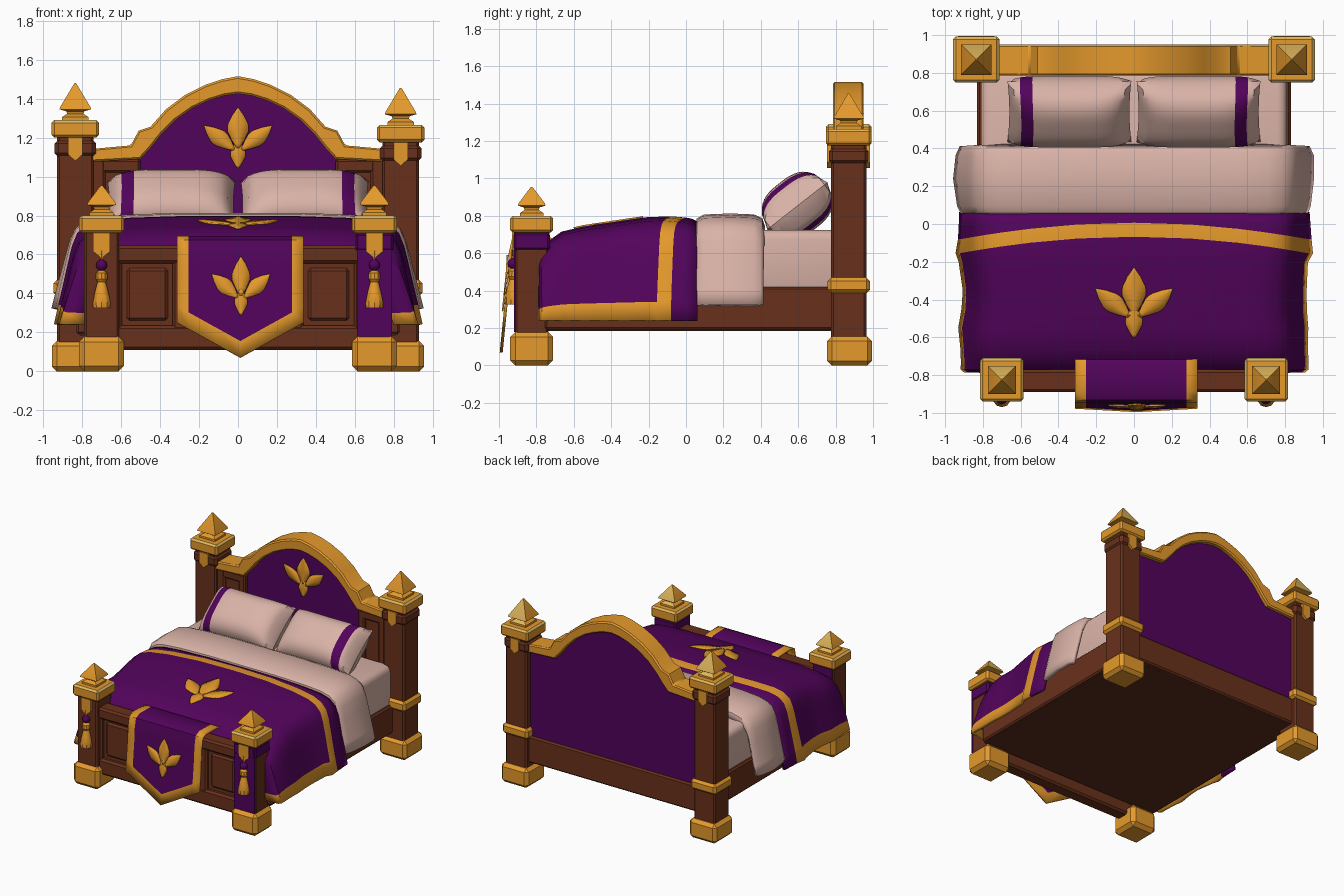
import bpy, bmesh, math
from mathutils import Vector, Matrix

if "Cube" in bpy.data.objects:
    bpy.data.objects.remove(bpy.data.objects["Cube"])


def material(name, rgb):
    m = bpy.data.materials.new(name)
    m.diffuse_color = (*rgb, 1)
    m.use_nodes = True
    m.node_tree.nodes["Principled BSDF"].inputs["Base Color"].default_value = m.diffuse_color
    return m


GOLD = material("gold", (0.78, 0.32, 0.025))
PALE = material("pale gold", (0.74, 0.47, 0.11))
WOOD = material("brown wood", (0.14, 0.03, 0.011))
DARK = material("dark underside", (0.105, 0.026, 0.011))
PURPLE = material("purple cloth", (0.085, 0.001, 0.105))
CREAM = material("cream linen", (0.70, 0.45, 0.39))


def make(name, verts, faces, mats, rule=None, thick=0):
    """Mesh object; rule(face index) picks the material slot."""
    me = bpy.data.meshes.new(name)
    me.from_pydata([tuple(v) for v in verts], [], faces)
    for m in mats:
        me.materials.append(m)
    if rule:
        for p in me.polygons:
            p.material_index = rule(p.index)
    bm = bmesh.new()
    bm.from_mesh(me)
    bmesh.ops.remove_doubles(bm, verts=bm.verts, dist=1e-5)
    bmesh.ops.recalc_face_normals(bm, faces=bm.faces)
    bm.to_mesh(me)
    bm.free()
    ob = bpy.data.objects.new(name, me)
    bpy.context.collection.objects.link(ob)
    if thick:
        s = ob.modifiers.new("thickness", 'SOLIDIFY')
        s.thickness, s.offset = thick, 0
    return ob


def paint(ob, mat, test):
    """Second colour on the faces whose normal passes the test."""
    ob.data.materials.append(mat)
    for p in ob.data.polygons:
        if test(p.normal):
            p.material_index = 1


def box(name, x, y, z, mat, bevel=0.012, seg=1):
    bm = bmesh.new()
    bmesh.ops.create_cube(bm, size=1)
    for v in bm.verts:
        v.co = [a[0] + (c + 0.5) * (a[1] - a[0]) for a, c in zip((x, y, z), v.co)]
    if bevel:
        bmesh.ops.bevel(bm, geom=bm.edges[:], offset=bevel, segments=seg, affect='EDGES', profile=0.5)
    me = bpy.data.meshes.new(name)
    bm.to_mesh(me)
    bm.free()
    me.materials.append(mat)
    ob = bpy.data.objects.new(name, me)
    bpy.context.collection.objects.link(ob)
    return ob


def block(name, cx, cy, half, z0, z1, mat, bevel=0.012):
    return box(name, (cx - half, cx + half), (cy - half, cy + half), (z0, z1), mat, bevel)


def lathe(name, cx, cy, profile, n, mat):
    """Turned part; n=4 gives a square section with half-width as radius."""
    k = math.sqrt(2) if n == 4 else 1
    verts = [(cx + r * k * math.cos((i + .5) * math.tau / n), cy + r * k * math.sin((i + .5) * math.tau / n), z)
             for r, z in profile for i in range(n)]
    faces = [(a * n + i, a * n + (i + 1) % n, (a + 1) * n + (i + 1) % n, (a + 1) * n + i)
             for a in range(len(profile) - 1) for i in range(n)]
    faces += [tuple(range(n)), tuple(range((len(profile) - 1) * n, len(profile) * n))]
    return make(name, verts, faces, [mat])


def prism(name, pts, y0, y1, mat):
    """Outline in x,z pulled along y."""
    n = len(pts)
    verts = [(x, y, z) for y in (y0, y1) for x, z in pts]
    faces = [tuple(range(n)), tuple(range(n, 2 * n))]
    faces += [(i, (i + 1) % n, n + (i + 1) % n, n + i) for i in range(n)]
    return make(name, verts, faces, [mat])


def grid_faces(rows, cols):
    return [(r * cols + c, r * cols + c + 1, (r + 1) * cols + c + 1, (r + 1) * cols + c)
            for r in range(rows - 1) for c in range(cols - 1)]


def lerp(table, t):
    for (a, p), (b, q) in zip(table, table[1:]):
        if t <= b:
            return p + (q - p) * max(0, t - a) / (b - a)
    return table[-1][1]


# Leaf emblem: three leaves and a stem mapped on to a surface
WIDTH = [(0, .15), (.2, .6), (.4, .95), (.55, 1), (.8, .55), (1, 0.02)]
def emblem(name, w, h, place):
    verts, faces = [], []
    for base, tip, wide in (((0, -.17), (0, .5), .16), ((.06, -.2), (.5, .2), .135),
                            ((-.06, -.2), (-.5, .2), .135), ((0, -.5), (0, -.04), .115)):
        b, d = Vector(base), Vector(tip) - Vector(base)
        side = Vector((-d.y, d.x)).normalized()
        off = len(verts)
        for i in range(11):
            for s in (-1, 0, 1):
                p = b + d * (i / 10) + side * s * wide * lerp(WIDTH, i / 10)
                verts.append(place(p.x * w, p.y * h))
        faces += [tuple(off + k for k in f) for f in grid_faces(11, 3)]
    make(name, verts, faces, [GOLD], thick=0.009)


# Posts, feet, caps and finials
def shield(name, cx, y, z, w, h):
    prism(name, [(cx - w, z), (cx + w, z), (cx + w, z - h * .72), (cx, z - h), (cx - w, z - h * .72)],
          y - .01, y + .01, GOLD)


def cap(name, cx, cy, half, z0, z1):
    paint(block(name, cx, cy, half, z0, z1, GOLD, .014), PALE, lambda n: .1 < n.z < .95)


def finial(name, cx, cy, z, s, tall):
    ob = lathe(name, cx, cy, [(.062 * s, z - .01), (.062 * s, z + .015), (.038 * s, z + .032), (.042 * s, z + .045),
                              (.074 * s, z + .055), (.07 * s, z + .068), (.004, z + tall)], 4, GOLD)
    paint(ob, PALE, lambda n: n.y > .3 and n.z > .2)


for s, side in ((-1, "left"), (1, "right")):
    x, y, d = s * .835, .87, -.025 if s > 0 else 0
    block(f"rear_post_{side}", x, y, .094, .1, 1.22 + d, WOOD)
    block(f"rear_foot_{side}", x, y + .005, .12, 0, .155, GOLD, .025)
    block(f"rear_band_{side}", x, y, .113, .387, .47, GOLD, .018)
    block(f"rear_collar_{side}", x, y, .106, 1.1 + d, 1.19 + d, WOOD, .02)
    cap(f"rear_cap_{side}", x, y, .122, 1.2 + d, 1.29 + d)
    finial(f"rear_finial_{side}", x, y, 1.29 + d, 1.1, .19)
    for f in (-1, 1):
        shield(f"rear_shield_{side}", x, y + f * .105, 1.2 + d, .038, .12)
    x, y = s * .7, -.825
    block(f"front_post_{side}", x, y, .09, .1, .73, WOOD)
    block(f"front_foot_{side}", x, y, .115, 0, .18, GOLD, .028)
    cap(f"front_cap_{side}", x, y, .115, .71, .8)
    finial(f"front_finial_{side}", x, y, .8, 1, .155)
    shield(f"front_shield_{side}", x, y - .095, .71, .044, .13)
    lathe(f"tassel_cord_{side}", x, -.925, [(.008, .5), (.008, .62)], 6, GOLD)
    lathe(f"tassel_bead_{side}", x, -.925, [(.008, .515), (.026, .53), (.03, .545), (.026, .56), (.008, .575)], 10, PURPLE)
    lathe(f"tassel_{side}", x, -.922, [(.012, .52), (.03, .505), (.032, .475), (.022, .46), (.036, .41),
                                       (.048, .35), (.045, .325)], 10, GOLD)
box("post_cloth_front", (.61, .79), (-.92, -.912), (.18, .71), PURPLE, 0)
block("post_cloth_collar", .7, -.825, .097, .615, .71, PURPLE)
box("post_cloth_back", (-.785, -.615), (-.738, -.73), (.62, .71), PURPLE, 0)

# Bed base
box("bed_base", (-.83, .83), (-.755, .9), (.19, .42), WOOD)
box("base_underside", (-.81, .81), (-.75, .89), (.184, .192), DARK, 0)

# Headboard with arched gold trim
OUTER = [(0, 1.515), (.08, 1.5), (.17, 1.47), (.27, 1.42), (.37, 1.345), (.45, 1.255), (.51, 1.235), (.55, 1.16), (.77, 1.14)]
INNER = [(0, 1.425), (.07, 1.415), (.15, 1.39), (.235, 1.35), (.32, 1.29), (.39, 1.22), (.45, 1.145), (.5, 1.09), (.77, 1.075)]
def both(half):
    return [(-x, z) for x, z in half[:0:-1]] + half


out, inn = both(OUTER), both(INNER)
n = len(out)
m = 2 * n
ring = [(x, y, z) for y in (.785, .95) for x, z in out + inn]
faces = []
for i in range(n - 1):
    a, b, c, e = i, i + 1, n + i + 1, n + i
    faces += [(a, b, c, e), (a + m, b + m, c + m, e + m), (a, b, b + m, a + m), (e, c, c + m, e + m)]
trim = make("headboard_arch_trim", ring, faces, [GOLD])
bev = trim.modifiers.new("soft_edge", 'BEVEL')
bev.width, bev.segments, bev.angle_limit = .01, 1, math.radians(50)
prism("headboard_panel", [(x, z + .02) for x, z in inn] + [(.77, .38), (-.77, .38)], .835, .915, PURPLE)
box("headboard_lower_beam", (-.77, .77), (.8, .93), (.185, .4), WOOD)
for s in (-1, 1):
    def span(a, b):
        return tuple(sorted((s * a, s * b)))
    box("headboard_side_panel", span(.52, .76), (.82, .85), (.4, 1.09), WOOD)
    box("headboard_inner_stile", span(.5, .56), (.8, .85), (.4, 1.09), WOOD)
    box("headboard_outer_stile", span(.68, .76), (.8, .85), (.4, 1.09), WOOD)
    box("headboard_top_rail", span(.5, .76), (.802, .85), (1.02, 1.09), WOOD)
    # Footboard stiles and raised panels
    box("footboard_outer_stile", span(.595, .63), (-.88, -.78), (.12, .6), WOOD)
    box("footboard_inner_stile", span(.2, .335), (-.88, -.78), (.12, .6), WOOD)
    box("footboard_raised_panel", span(.36, .57), (-.864, -.8), (.26, .53), WOOD, .014)
emblem("headboard_emblem", .35, .31, lambda u, v: (u, .829, 1.2 + v))
box("footboard_core", (-.63, .63), (-.85, -.79), (.12, .6), WOOD)
box("footboard_top_rail", (-.63, .63), (-.89, -.77), (.555, .645), WOOD, .015)
box("footboard_bottom_rail", (-.63, .63), (-.885, -.775), (.11, .235), WOOD, .015)

# Mattress
box("mattress", (-.81, .81), (-.1, .82), (.38, .725), CREAM, .05, 3)
box("mattress_foot", (-.78, .78), (-.66, -.05), (.38, .64), CREAM, .05, 3)

# Draped covers: half section as (x, share of the drop)
SECTION = [(0, 0), (.3, 0), (.55, .015), (.7, .04), (.77, .08), (.815, .15), (.84, .27), (.862, .45), (.885, .65), (.905, .82), (.925, 1)]
def drape(name, rows, bottom, thick, mats, rule, spread):
    """rows hold y, top height, shift towards the foot at the sides."""
    sec = both(SECTION)
    verts = []
    for y, top, shift in rows:
        k = lerp(spread, y)
        for x, f in sec:
            fold = 1 + .012 * math.sin(y * 17 + x * 3) * f
            verts.append((x * k * fold, y - shift * min(1, abs(x) / .9) ** 2, top - f * (top - bottom)))
    w = len(sec)
    return make(name, verts, grid_faces(len(rows), w), mats, lambda i: rule(i // (w - 1), i % (w - 1), w - 1), thick)


# The first two blanket rows close its front corners beside the posts
TOP = [(-.776, .57), (-.775, .58), (-.765, .61), (-.73, .655), (-.66, .705), (-.55, .73), (-.45, .745), (-.35, .76), (-.2, .782),
       (-.068, .785), (.005, .778), (.03, .772), (.062, .757)]
SHIFT = {-.068: .085, .005: .085, .03: .045}
drape("blanket", [(y, z, SHIFT.get(y, 0)) for y, z in TOP], .24, .024, [PURPLE, GOLD],
      lambda r, c, w: int(r == 9 or (r < 9 and c in (0, w - 1))),
      [(-.776, .855), (-.775, .965), (-.765, .98), (-.6, 1), (-.45, .965), (-.1, 1), (.06, 1)])
emblem("blanket_emblem", .41, .37, lambda u, v: (u, -.415 + v, lerp(TOP, -.415 + v) + .016))
drape("folded_sheet", [(y, z, 0) for y, z in ((.066, .74), (.072, .775), (.1, .79), (.24, .795), (.36, .79), (.395, .775), (.405, .74))],
      .32, .036, [CREAM], lambda r, c, w: 0, [(.062, .985), (.1, 1.005), (.36, 1.005), (.405, .99)])

# Pillows with a purple band
N = 20
for s, side in ((-1, "left"), (1, "right")):
    rot = Matrix.Rotation(math.radians(38), 3, 'X')
    verts, faces = [], []
    for sign in (1, -1):
        off = len(verts)
        for j in range(N + 1):
            for i in range(N + 1):
                u, v = i * 2 / N - 1, j * 2 / N - 1
                h = .155 * math.sqrt((1 - u ** 4) * (1 - abs(v) ** 3))
                p = Vector((.328 * u * (1 - .03 * (1 - v * v)), .205 * v * (1 - .05 * (1 - u * u)), sign * h))
                verts.append(rot @ p + Vector((s * .342, .595, .853)))
        faces += [tuple(off + k for k in f) for f in grid_faces(N + 1, N + 1)]
    band = (16, 17) if s > 0 else (2, 3)
    make(f"pillow_{side}", verts, faces, [CREAM, PURPLE], lambda i: int(i % N in band))

# Banner hung over the footboard
COLS = [-.325, -.265, -.13, 0, .13, .265, .325]
PATH = [(-.71, .62), (-.715, .67), (-.74, .685), (-.885, .688), (-.925, .67), (-.94, .6), (-.945, .5)]
def hem(x):
    return .25 - .18 * (1 - abs(x) / .325)


def banner_y(z):
    return lerp([(.07, -.988), (.3, -.965), (.5, -.945), (.6, -.94)], z)


verts = [(x + .012, y, z) for y, z in PATH for x in COLS]
for lift in (.085, 0):
    verts += [(x + .012, banner_y(hem(x) + lift), hem(x) + lift) for x in COLS]
make("banner", verts, grid_faces(len(PATH) + 2, 7), [PURPLE, GOLD],
     lambda i: int(i % 6 in (0, 5) or i // 6 == len(PATH)), .016)
emblem("banner_emblem", .3, .3, lambda u, v: (u + .015, banner_y(.44 + v) - .014, .44 + v))

# Smooth shading with crisp edges
for ob in bpy.context.scene.objects:
    ob.select_set(True)
    bpy.context.view_layer.objects.active = ob
bpy.ops.object.shade_smooth_by_angle(angle=math.radians(35))
